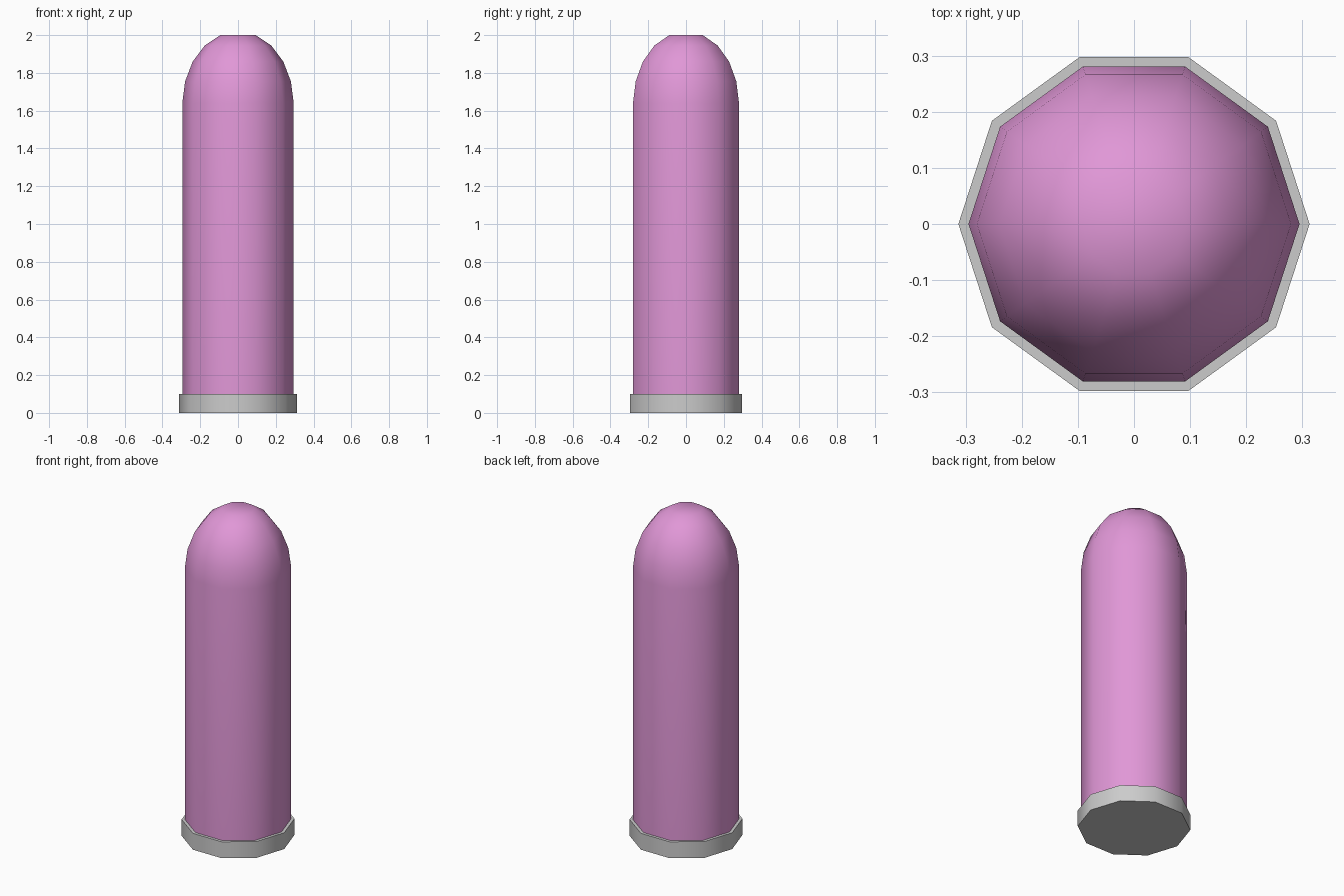
import bpy, bmesh, math

if "Cube" in bpy.data.objects:
    bpy.data.objects.remove(bpy.data.objects["Cube"])

SIDES = 10


def lathe(name, profile, smooth_angle):
    """Stack ten-sided rings along z and cap both ends."""
    bm = bmesh.new()
    rings = []
    for r, z in profile:
        rings.append([bm.verts.new((r * math.cos(math.tau * i / SIDES),
                                    r * math.sin(math.tau * i / SIDES), z))
                      for i in range(SIDES)])
    for a, b in zip(rings, rings[1:]):
        for i in range(SIDES):
            j = (i + 1) % SIDES
            bm.faces.new((a[i], a[j], b[j], b[i]))
    bm.faces.new(rings[0][::-1])
    bm.faces.new(rings[-1])
    mesh = bpy.data.meshes.new(name)
    bm.to_mesh(mesh)
    bm.free()
    obj = bpy.data.objects.new(name, mesh)
    bpy.context.collection.objects.link(obj)
    bpy.ops.object.select_all(action='DESELECT')
    obj.select_set(True)
    bpy.context.view_layer.objects.active = obj
    bpy.ops.object.shade_smooth_by_angle(angle=math.radians(smooth_angle))
    return obj


# Grey base collar
lathe("base_collar", [(0.313, 0), (0.313, 0.1)], 40)

# Pink column with rounded top
column = lathe("domed_column", [(0.295, 0.1), (0.295, 1.64), (0.28, 1.755),
                                (0.24, 1.86), (0.176, 1.945), (0.093, 2.0)], 50)
pink = bpy.data.materials.new("pink")
pink.diffuse_color = (0.75, 0.31, 0.68, 1)
pink.use_nodes = True
pink.node_tree.nodes["Principled BSDF"].inputs["Base Color"].default_value = pink.diffuse_color
column.data.materials.append(pink)
